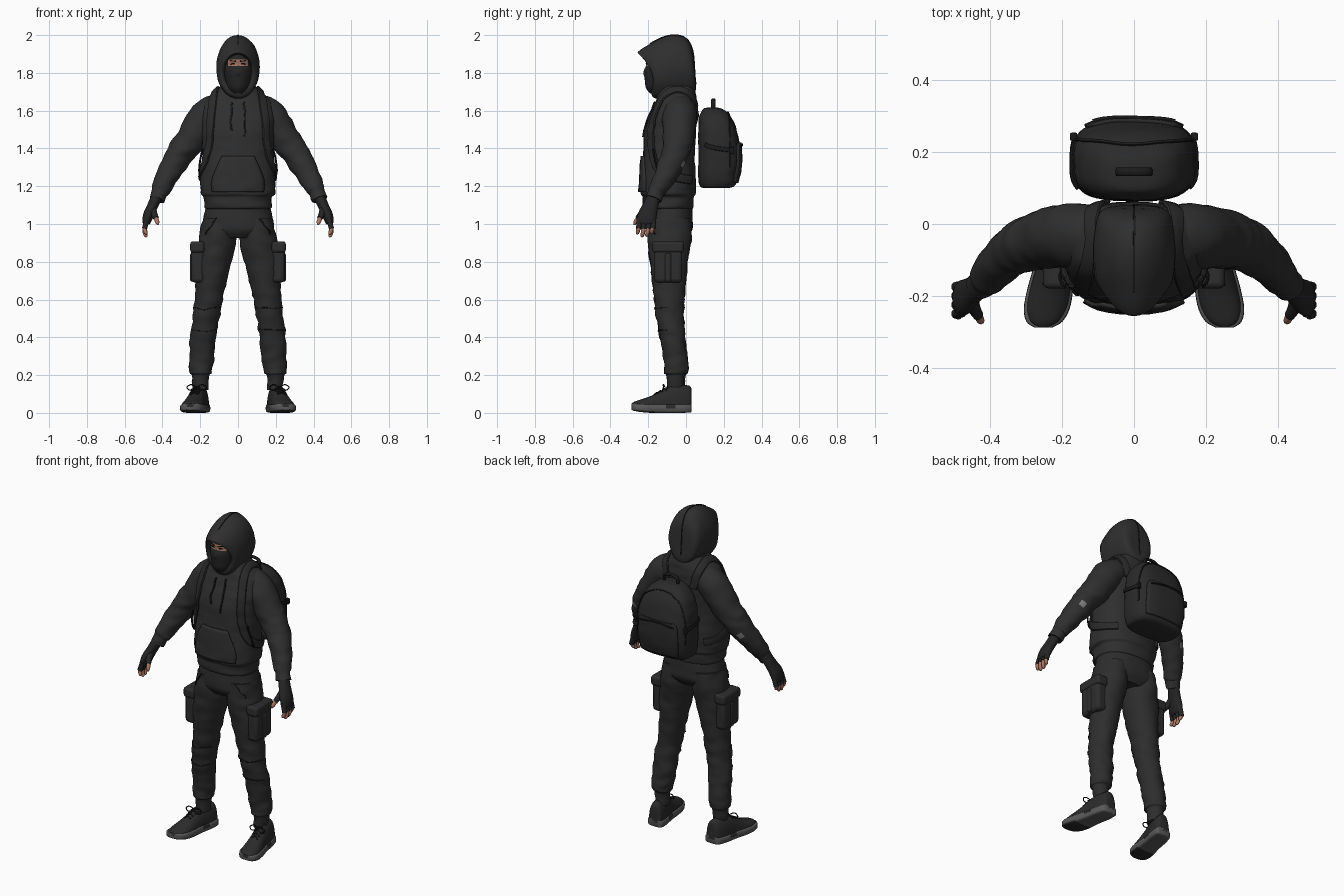
import bpy, bmesh, math
from mathutils import Vector, noise
from mathutils.bvhtree import BVHTree

cube = bpy.data.objects.get("Cube")
if cube:
    bpy.data.objects.remove(cube)
X, Y, Z = Vector((1, 0, 0)), Vector((0, 1, 0)), Vector((0, 0, 1))
made = []


def material(name, r, g, b):
    m = bpy.data.materials.new(name)
    m.use_nodes = True
    m.diffuse_color = (r, g, b, 1)
    m.node_tree.nodes["Principled BSDF"].inputs["Base Color"].default_value = (r, g, b, 1)
    return m


HOODIE = material("charcoal hoodie", .028, .028, .028)
PANTS = material("dark trousers", .026, .026, .026)
PACK = material("backpack fabric", .023, .023, .023)
TRIM = material("black trim", .011, .011, .011)
MASK = material("mask fabric", .018, .018, .019)
SHOE = material("shoe fabric", .024, .024, .024)
SOLE = material("grey sole", .1, .1, .1)
SKIN = material("skin", .42, .19, .125)
PATCH = material("elbow grey", .2, .2, .2)


def add(name, verts, faces, *mats):
    bm = bmesh.new()
    vs = [bm.verts.new(v) for v in verts]
    for f in faces:
        bm.faces.new([vs[i] for i in f])
    bmesh.ops.recalc_face_normals(bm, faces=bm.faces)
    me = bpy.data.meshes.new(name)
    bm.to_mesh(me)
    bm.free()
    ob = bpy.data.objects.new(name, me)
    for m in mats:
        me.materials.append(m)
    bpy.context.collection.objects.link(ob)
    made.append(ob)
    return ob


def tree(ob):
    return BVHTree.FromPolygons([v.co for v in ob.data.vertices],
                                [list(p.vertices) for p in ob.data.polygons])


def paint(ob, index, rule):
    for p in ob.data.polygons:
        if rule(p.center, p.normal):
            p.material_index = index


def spline(rows, n):
    out = []
    for i in range(len(rows) - 1):
        a, b, c, d = (rows[max(0, min(len(rows) - 1, i + k))] for k in (-1, 0, 1, 2))
        for k in range(n):
            t = k / n
            out.append([q + t / 2 * (r - p + t * (2*p - 5*q + 4*r - w + t * (3*(q - r) + w - p)))
                        for p, q, r, w in zip(a, b, c, d)])
    return out + [list(rows[-1])]


def ring(c, u, v, n=32, e=2):
    power = lambda q: math.copysign(abs(q) ** (2 / e), q)
    return [c + u * power(math.cos(a)) + v * power(math.sin(a))
            for a in (2 * math.pi * i / n for i in range(n))]


def loft(name, rings, *mats, fold=0):
    n, verts = len(rings[0]), []
    for r in rings:
        mid = sum(r, Vector()) / n
        for p in r:
            wave = noise.noise(Vector((p.x * 12, p.y * 12, p.z * 26)))
            verts.append(p + (p - mid).normalized() * wave * fold)
    faces = [(j*n + i, j*n + (i + 1) % n, (j + 1)*n + (i + 1) % n, (j + 1)*n + i)
             for j in range(len(rings) - 1) for i in range(n)]
    faces += [range(n), range(len(verts) - n, len(verts))]
    return add(name, verts, faces, *mats)


# Horizontal sections: x, y, z, half width, half depth
def stack(name, rows, *mats, e=2, fold=0, steps=5, n=40):
    return loft(name, [ring(Vector(r[:3]), X * r[3], Y * r[4], n, e)
                       for r in spline(rows, steps)], *mats, fold=fold)


# Sections square to a path: x, y, z, radius along y, other radius
def tube(name, rows, *mats, fold=0, steps=4, n=28):
    rows = spline(rows, steps)
    pts, rings = [Vector(r[:3]) for r in rows], []
    for i, p in enumerate(pts):
        t = (pts[min(i + 1, len(pts) - 1)] - pts[max(i - 1, 0)]).normalized()
        ref = Y if abs(t.y) < .9 else X
        u = (ref - t * ref.dot(t)).normalized()
        rings.append(ring(p, u * rows[i][3], t.cross(u) * rows[i][-1], n))
    return loft(name, rings, *mats, fold=fold)


# Flat strip that follows a surface
def ribbon(name, rows, surface, width, thick, mat, steps=6):
    hits = [surface.find_nearest(Vector(r))[:2] for r in spline(rows, steps)]
    rings = []
    for i, (p, nrm) in enumerate(hits):
        t = (hits[min(i + 1, len(hits) - 1)][0] - hits[max(i - 1, 0)][0]).normalized()
        rings.append(ring(p + nrm * thick * .4, t.cross(nrm).normalized() * width, nrm * thick, 10, 3))
    return loft(name, rings, mat)


# Raised panel projected along y: rows of height and half width
def panel(name, rows, surface, front, mat, lift=.004, cols=14):
    verts, d = [], Y if front else -Y
    for z, w in spline(rows, 5):
        for i in range(cols + 1):
            o = Vector((w * (2 * i / cols - 1), 0, z)) - d
            verts.append(surface.ray_cast(o, d)[0] - d * lift)
    k = cols + 1
    faces = [(j*k + i, j*k + i + 1, j*k + k + i + 1, j*k + k + i)
             for j in range(len(verts) // k - 1) for i in range(cols)]
    ob = add(name, verts, faces, mat)
    s = ob.modifiers.new("thickness", "SOLIDIFY")
    s.thickness, s.offset = .014, 0


def box(name, c, size, mat, bevel):
    x, y, z = (q / 2 for q in size)
    verts = [Vector(c) + Vector((i * x, j * y, k * z)) for i in (-1, 1) for j in (-1, 1) for k in (-1, 1)]
    ob = add(name, verts, [(0, 1, 3, 2), (4, 6, 7, 5), (0, 4, 5, 1), (2, 3, 7, 6), (0, 2, 6, 4), (1, 5, 7, 3)], mat)
    b = ob.modifiers.new("bevel", "BEVEL")
    b.width, b.segments = bevel, 3


# Hoodie body with hem, pouch and drawstrings
torso = stack("hoodie_body", [
    (0, -.095, 1.08, .165, .125), (0, -.095, 1.09, .178, .134), (0, -.095, 1.14, .18, .135),
    (0, -.095, 1.16, .196, .144), (0, -.095, 1.2, .198, .146), (0, -.092, 1.3, .194, .142),
    (0, -.088, 1.4, .19, .137), (0, -.08, 1.5, .193, .136), (0, -.065, 1.58, .197, .125),
    (0, -.052, 1.65, .178, .108), (0, -.05, 1.69, .135, .1), (0, -.055, 1.73, .095, .095)],
    HOODIE, e=2.4, fold=.006)
body = tree(torso)
panel("front_pouch", [(1.17, .135), (1.24, .135), (1.36, .085)], body, True, HOODIE)
for s, low in ((1, 1.46), (-1, 1.5)):
    ribbon("drawstring", [(.035 * s, -.2, 1.66), (.04 * s, -.25, 1.57), (.036 * s, -.25, low)],
           body, .005, .006, TRIM)

# Hood: each section has top y, top z, bottom y, bottom z, half width, bow
rings = []
for ty, tz, by, bz, w, bow in spline([
        (.042, 1.87, .047, 1.78, .035, 0), (.032, 1.93, .052, 1.71, .08, 0), (0, 1.983, .03, 1.685, .104, 0),
        (-.06, 2.0, -.05, 1.67, .114, 0), (-.13, 1.985, -.11, 1.66, .114, 0),
        (-.19, 1.953, -.165, 1.665, .106, .015), (-.25, 1.915, -.182, 1.685, .088, .035),
        (-.24, 1.9, -.178, 1.705, .074, .035), (-.12, 1.89, -.12, 1.72, .066, 0)], 4):
    top, low = Vector((0, ty, tz)), Vector((0, by, bz))
    r = ring((top + low) / 2, X * w, (top - low) / 2, 36)
    rings.append([p + Y * bow * (p.x / w) ** 2 for p in r])
hood = loft("hood", rings, HOODIE, fold=.003)
ribbon("hood_seam", [(0, -.2, 1.97), (0, -.06, 2.01), (0, .05, 1.9), (0, .06, 1.74)], tree(hood), .003, .003, TRIM)

# Masked face with an eye slit
head = stack("masked_head", [
    (0, -.12, 1.69, .04, .07), (0, -.13, 1.72, .06, .082), (0, -.13, 1.76, .07, .088),
    (0, -.128, 1.81, .076, .094), (0, -.125, 1.84, .076, .086), (0, -.125, 1.87, .075, .088),
    (0, -.12, 1.91, .06, .075), (0, -.115, 1.93, .02, .03)], MASK, SKIN, n=56, steps=6)
paint(head, 1, lambda c, n: 1.833 < c.z < 1.872 and abs(c.x) < .052 and c.y < -.14)
stack("mask_nose", [(0, -.208, 1.77, .008, .006), (0, -.212, 1.795, .017, .014),
                    (0, -.208, 1.82, .012, .012), (0, -.2, 1.845, .008, .008)], MASK)
face = tree(head)
for s in (1, -1):
    ribbon("eyebrow", [(.013 * s, -.22, 1.861), (.045 * s, -.2, 1.865)], face, .003, .003, TRIM)
    ribbon("eye", [(.018 * s, -.22, 1.847), (.038 * s, -.2, 1.847)], face, .004, .003, TRIM)

# Hips
stack("trouser_hips", [(0, -.085, 1.11, .165, .117), (0, -.085, 1.03, .184, .121),
                       (0, -.085, .97, .188, .12), (0, -.085, .925, .13, .09)], PANTS, e=2.3, fold=.004)

# Backpack body, pocket, handle and zips
pack = stack("backpack_body", [
    (0, .155, 1.19, .12, .06), (0, .165, 1.2, .155, .09), (0, .17, 1.25, .17, .106),
    (0, .177, 1.34, .174, .112), (0, .172, 1.45, .168, .107), (0, .162, 1.53, .148, .096),
    (0, .152, 1.58, .115, .078), (0, .14, 1.61, .07, .05), (0, .14, 1.617, .03, .02)], PACK, e=3, fold=.004)
bag = tree(pack)
panel("backpack_pocket", [(1.22, .125), (1.3, .135), (1.4, .13), (1.43, .11)], bag, False, PACK, .003)
arch = [(-.15, .23, 1.3), (-.15, .23, 1.45), (-.11, .23, 1.55), (0, .23, 1.6), (.11, .23, 1.55),
        (.15, .23, 1.45), (.15, .23, 1.3)]
ribbon("backpack_zip", arch, bag, .005, .004, TRIM)
ribbon("pocket_zip", [(-.12, .3, 1.41), (0, .32, 1.425), (.12, .3, 1.41)], bag, .005, .012, TRIM)
tube("carry_handle", [(x, .145, z, .012, .007) for x, z in
                      ((-.045, 1.6), (-.042, 1.645), (0, 1.658), (.042, 1.645), (.045, 1.6))], TRIM, n=10)

for s, side in ((1, "left_"), (-1, "right_")):
    def flip(rows):
        return [(r[0] * s, *r[1:]) for r in rows]

    # Sleeve, cuff and worn elbow
    arm = tube(side + "sleeve", flip([
        (.11, -.035, 1.6, .085), (.17, -.033, 1.565, .09), (.255, -.042, 1.44, .08), (.3, -.055, 1.385, .073),
        (.335, -.075, 1.325, .068), (.38, -.115, 1.245, .058), (.41, -.148, 1.185, .051),
        (.418, -.157, 1.168, .043), (.432, -.172, 1.13, .041)]), HOODIE, PATCH, fold=.007, steps=6, n=36)
    elbow = Vector((.362 * s, -.014, 1.31))
    paint(arm, 1, lambda c, n: (c - elbow).length < .02)

    # Fingerless glove, fingers and thumb
    tube(side + "glove", flip([
        (.43, -.17, 1.145, .034, .03), (.455, -.19, 1.09, .042, .028), (.475, -.205, 1.045, .05, .028),
        (.486, -.21, 1.005, .047, .02), (.487, -.21, .997, .03, .01)]), MASK)
    for i, tip in enumerate((.945, .93, .933, .95)):
        y = -.247 + .025 * i
        tube(side + "finger_sleeve", flip([(.48, y, 1.03, .014), (.495, y - .003, .975, .0145)]), MASK, n=10)
        tube(side + "fingertip", flip([(.493, y - .002, .985, .0115), (.494, y - .006, tip + .025, .011),
                                       (.487, y - .01, tip + .006, .009), (.485, y - .01, tip, .003)]), SKIN, n=10)
    tube(side + "thumb_sleeve", flip([(.455, -.2, 1.09, .022), (.445, -.235, 1.055, .018),
                                      (.433, -.255, 1.03, .015)]), MASK, n=12)
    tube(side + "thumb_tip", flip([(.436, -.25, 1.035, .0115), (.427, -.268, 1.01, .011),
                                   (.424, -.274, .995, .004)]), SKIN, n=12)

    # Trouser leg with cargo pocket
    leg = stack(side + "trouser_leg", flip([
        (.1, -.085, 1.03, .085, .112), (.106, -.086, .93, .099, .114), (.122, -.09, .83, .097, .104),
        (.14, -.09, .72, .085, .093), (.155, -.088, .6, .075, .08), (.17, -.085, .5, .07, .073),
        (.184, -.07, .4, .07, .067), (.19, -.056, .3, .066, .063), (.196, -.052, .24, .064, .062),
        (.196, -.053, .21, .06, .06), (.197, -.053, .195, .046, .047), (.197, -.053, .12, .042, .045)]),
        PANTS, fold=.009, n=36)
    limb = tree(leg)
    box(side + "cargo_pocket", (.212 * s, -.095, .785), (.072, .15, .19), PANTS, .02)
    box(side + "cargo_flap", (.215 * s, -.095, .878), (.076, .168, .06), PANTS, .015)
    box(side + "cargo_pleat", (.226 * s, -.095, .77), (.056, .035, .15), PANTS, .01)
    for z in (.56, .44):
        ribbon(side + "knee_seam", flip([(.1, -.12, z), (.17, -.2, z - .01), (.25, -.1, z)]),
               limb, .003, .003, TRIM)
    ribbon(side + "hip_pocket_seam", flip([(.12, -.25, 1.04), (.19, -.18, .95)]), limb, .004, .004, TRIM)

    # Shoe: y, half width, top height, sole toe lift
    upper, base, outline = [], [], spline([
        (.03, .022, .12, .006), (.02, .042, .143, .002), (-.03, .05, .148, 0), (-.08, .05, .142, 0),
        (-.13, .052, .118, 0), (-.18, .057, .092, 0), (-.235, .057, .072, .004),
        (-.272, .043, .06, .01), (-.288, .018, .05, .016)], 4)
    for y, w, h, lift in outline:
        cx = (.195 + .18 * (.03 - y)) * s
        upper.append([Vector((p.x, y, max(p.z, .03))) for p in
                      ring(Vector((cx, y, .03)), X * w, Z * (h - .03), 24, 2.3)])
        base.append(ring(Vector((cx, y, .024 + lift * .5)), X * (w + .007), Z * (.024 - lift * .5), 20, 5))
    shoe = loft(side + "shoe_upper", upper, SHOE)
    sole = loft(side + "shoe_sole", base, SOLE, SHOE)
    paint(sole, 1, lambda c, n: (n.z < -.6 and c.y < -.17) or (c.z > .03 and -.1 < c.y < -.05))
    vamp = tree(shoe)
    for i in range(4):
        y, cx = -.105 - .024 * i, (.22 + .0045 * i) * s
        ribbon(side + "lace", [(cx - .03, y, .12), (cx, y - .004, .16), (cx + .03, y, .12)],
               vamp, .004, .004, TRIM)
    for d in (1, -1):
        c = .218 * s
        tube(side + "lace_bow", [(c, -.11, .135, .003), (c + .03*d, -.12, .15, .003), (c + .052*d, -.12, .135, .003),
                                 (c + .035*d, -.125, .12, .003), (c, -.115, .13, .003)], TRIM, n=8)

    # Shoulder strap, side buckle and compression tab
    ribbon(side + "shoulder_strap", flip([
        (.1, .1, 1.56), (.115, .05, 1.66), (.125, -.05, 1.72), (.14, -.15, 1.66), (.16, -.2, 1.52),
        (.172, -.2, 1.4), (.19, -.15, 1.3), (.21, -.06, 1.25), (.16, .06, 1.23)]), body, .024, .009, PACK)
    tube(side + "strap_tail", flip([(.185, -.175, 1.4, .005), (.2, -.165, 1.34, .005),
                                    (.205, -.14, 1.27, .005), (.185, -.1, 1.24, .005)]), TRIM, n=8)
    ribbon(side + "side_strap", flip([(.18, .08, 1.42), (.18, .17, 1.4), (.17, .25, 1.39)]), bag, .012, .006, TRIM)
    box(side + "strap_tab", (.168 * s, .243, 1.39), (.02, .022, .035), TRIM, .004)

# Smooth shading with sharp edges kept
bpy.ops.object.select_all(action="DESELECT")
for ob in made:
    ob.select_set(True)
bpy.context.view_layer.objects.active = made[0]
bpy.ops.object.shade_smooth_by_angle(angle=math.radians(40))
